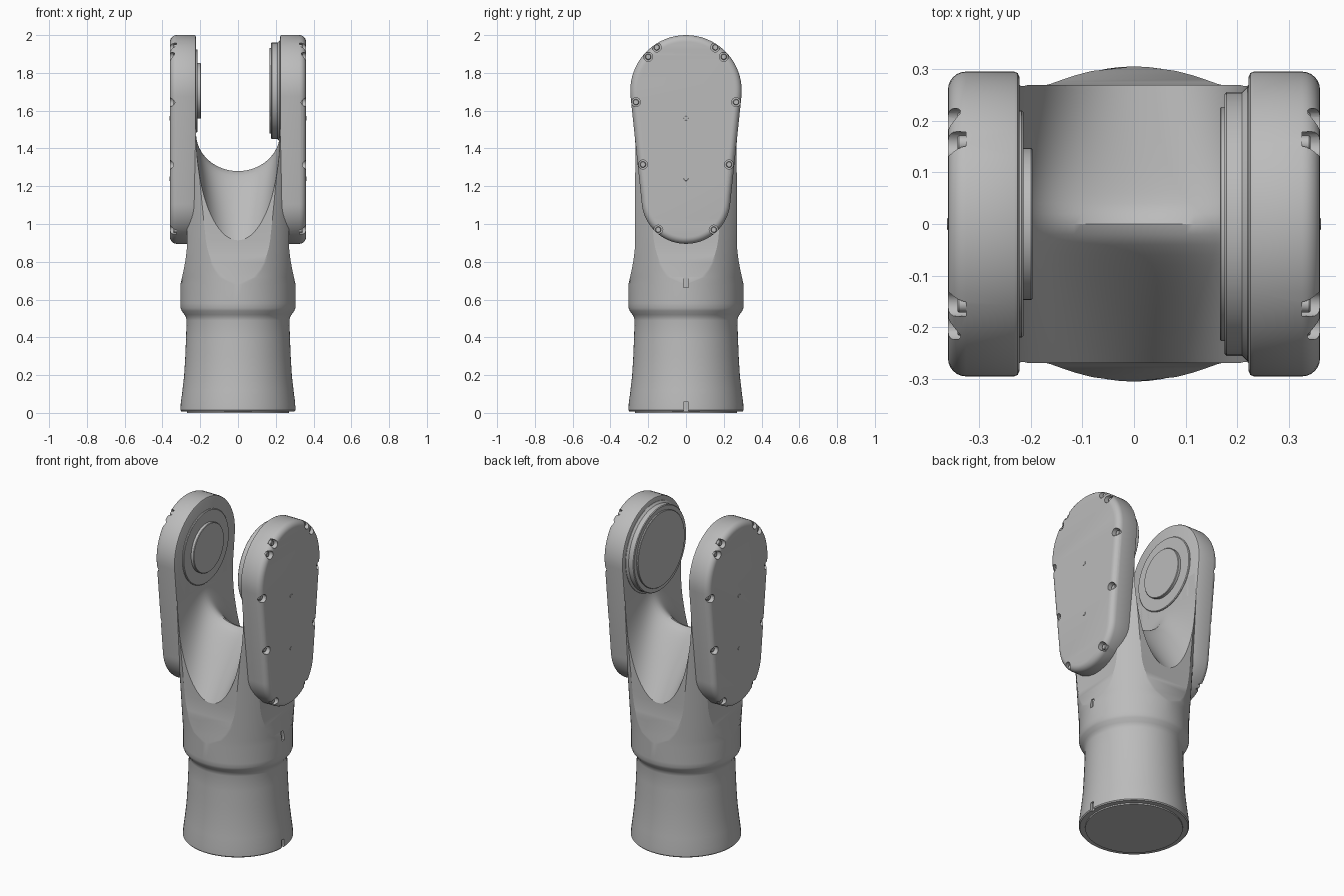
import bpy, bmesh
from math import sin, cos, pi, asin, acos, sqrt, radians
from mathutils import Matrix, Vector

if "Cube" in bpy.data.objects:
    bpy.data.objects.remove(bpy.data.objects["Cube"])

grey = bpy.data.materials.new("satin grey")
grey.use_nodes = True
COLOUR = (0.5, 0.5, 0.5, 1)
grey.diffuse_color = COLOUR
grey.node_tree.nodes["Principled BSDF"].inputs["Base Color"].default_value = COLOUR


def make_object(name, bm):
    bmesh.ops.remove_doubles(bm, verts=bm.verts, dist=1e-5)
    bmesh.ops.recalc_face_normals(bm, faces=bm.faces)
    mesh = bpy.data.meshes.new(name)
    bm.to_mesh(mesh)
    bm.free()
    mesh.materials.append(grey)
    obj = bpy.data.objects.new(name, mesh)
    bpy.context.collection.objects.link(obj)
    return obj


def loft(name, rings):
    """Skin a stack of equal rings and close both ends."""
    bm = bmesh.new()
    rows = [[bm.verts.new(p) for p in ring] for ring in rings]
    n = len(rows[0])
    for a, b in zip(rows, rows[1:]):
        for i in range(n):
            j = (i + 1) % n
            bm.faces.new((a[i], a[j], b[j], b[i]))
    bm.faces.new(rows[0])
    bm.faces.new(rows[-1])
    return make_object(name, bm)


def disc(name, x0, x1, radius, y, z, chamfer=0.0, segments=64):
    """Round plate along x, chamfered at the x1 end."""
    def ring(x, r):
        return [(x, y + r * cos(2 * pi * i / segments), z + r * sin(2 * pi * i / segments))
                for i in range(segments)]
    step = chamfer if x1 > x0 else -chamfer
    return loft(name, [ring(x0, radius), ring(x1 - step, radius), ring(x1, radius - chamfer)])


def cut(target, cutter):
    mod = target.modifiers.new("cut", "BOOLEAN")
    mod.operation = "DIFFERENCE"
    mod.solver = "EXACT"
    mod.object = cutter
    bpy.context.view_layer.objects.active = target
    bpy.ops.object.modifier_apply(modifier=mod.name)
    bpy.data.objects.remove(cutter)


# Body: round sleeve that gains four flats higher up
def body_ring(z, flat, radius):
    a = acos(min(1, flat / radius))
    pts = []
    for q in range(4):
        for i in range(19):
            t = q * pi / 2 + a + (pi / 2 - 2 * a) * i / 18
            pts.append((radius * cos(t), radius * sin(t), z))
    return pts


sleeve = [(0, .27), (.008, .27), (.008, .3), (.014, .305), (.05, .303), (.12, .294), (.2, .285),
          (.3, .279), (.4, .275), (.49, .272), (.505, .275), (.52, .283), (.54, .298),
          (.555, .304), (.58, .305), (.68, .305)]
rings = [body_ring(z, r, r) for z, r in sleeve]
for i in range(1, 25):
    z = .68 + .92 * i / 24
    taper = min(1, (z - .68) / .24)
    flat = .305 - .036 * sin(taper * pi / 2)
    rings.append(body_ring(z, flat, .305 + .04 * (z - .68) / .7))
body = loft("body", rings)


# Saddle between the arms, falling away to front and back
def saddle_ring(y):
    depth = .2 + 1.58 * (sqrt(y * y + .0016) - .04)
    pts = [(.222 * cos(pi + pi * i / 40), y, 1.48 + depth * sin(pi + pi * i / 40))
           for i in range(41)]
    return pts + [(.222, y, 2.3), (-.222, y, 2.3)]


cut(body, loft("saddle_cutter", [saddle_ring(.4 * i / 20) for i in range(-20, 21)]))

# Alignment slots on the left side of the body
for z in (.03, .69):
    bm = bmesh.new()
    bmesh.ops.create_cube(bm, size=1, matrix=Matrix.LocRotScale(
        Vector((.305, 0, z)), None, Vector((.03, .024, .055))))
    cut(body, make_object("slot_cutter", bm))

# Arm caps: tapered pill outline, rounded outside
TOP_Z, TOP_R, LOW_Z, LOW_R = 1.705, .295, 1.13, .235
LEAN = asin((TOP_R - LOW_R) / (TOP_Z - LOW_Z))


def cap_ring(x, inset):
    pts = []
    for zc, r, start, sweep in ((TOP_Z, TOP_R, -LEAN, pi + 2 * LEAN),
                                (LOW_Z, LOW_R, pi + LEAN, pi - 2 * LEAN)):
        for i in range(37):
            t = start + sweep * i / 36
            pts.append((x, (r - inset) * cos(t), zc + (r - inset) * sin(t)))
    return pts


screws = [(.2, 1.885), (.155, 1.935), (.265, 1.645), (.228, 1.315), (.147, .97)]
for side, label in ((1, "left"), (-1, "right")):
    layers = [(.222, .01), (.225, .003), (.232, 0)]
    layers += [(.325 + .035 * sin(t * pi / 12), .035 * (1 - cos(t * pi / 12))) for t in range(7)]
    cap = loft(label + "_arm_cap", [cap_ring(side * x, i) for x, i in layers])
    for y, z in screws:
        for sy in (y, -y):
            cut(cap, disc("pocket_cutter", side * .325, side * .4, .024, sy, z, segments=20))
            disc(label + "_screw", side * .32, side * .342, .016, sy, z, .003, 16)
    # Small plugs on the outer face
    for z in (1.24, 1.56):
        disc(label + "_plug", side * .355, side * .3615, .012, 0, z, .001, 16)

# Joint faces inside the fork
disc("left_joint_flange", .25, .175, .255, 0, TOP_Z, .004)
disc("left_joint_collar", .25, .208, .266, 0, TOP_Z, .012)
disc("left_joint_face", .2, .166, .226, 0, TOP_Z, .002)
disc("right_joint_flange", -.25, -.214, .22, 0, TOP_Z, .004)
disc("right_joint_face", -.25, -.196, .147, 0, TOP_Z, .003)

# Smooth shading with crisp edges
bpy.ops.object.select_all(action="DESELECT")
for obj in bpy.context.scene.objects:
    if obj.type == "MESH":
        obj.select_set(True)
        bpy.context.view_layer.objects.active = obj
bpy.ops.object.shade_smooth_by_angle(angle=radians(30))
